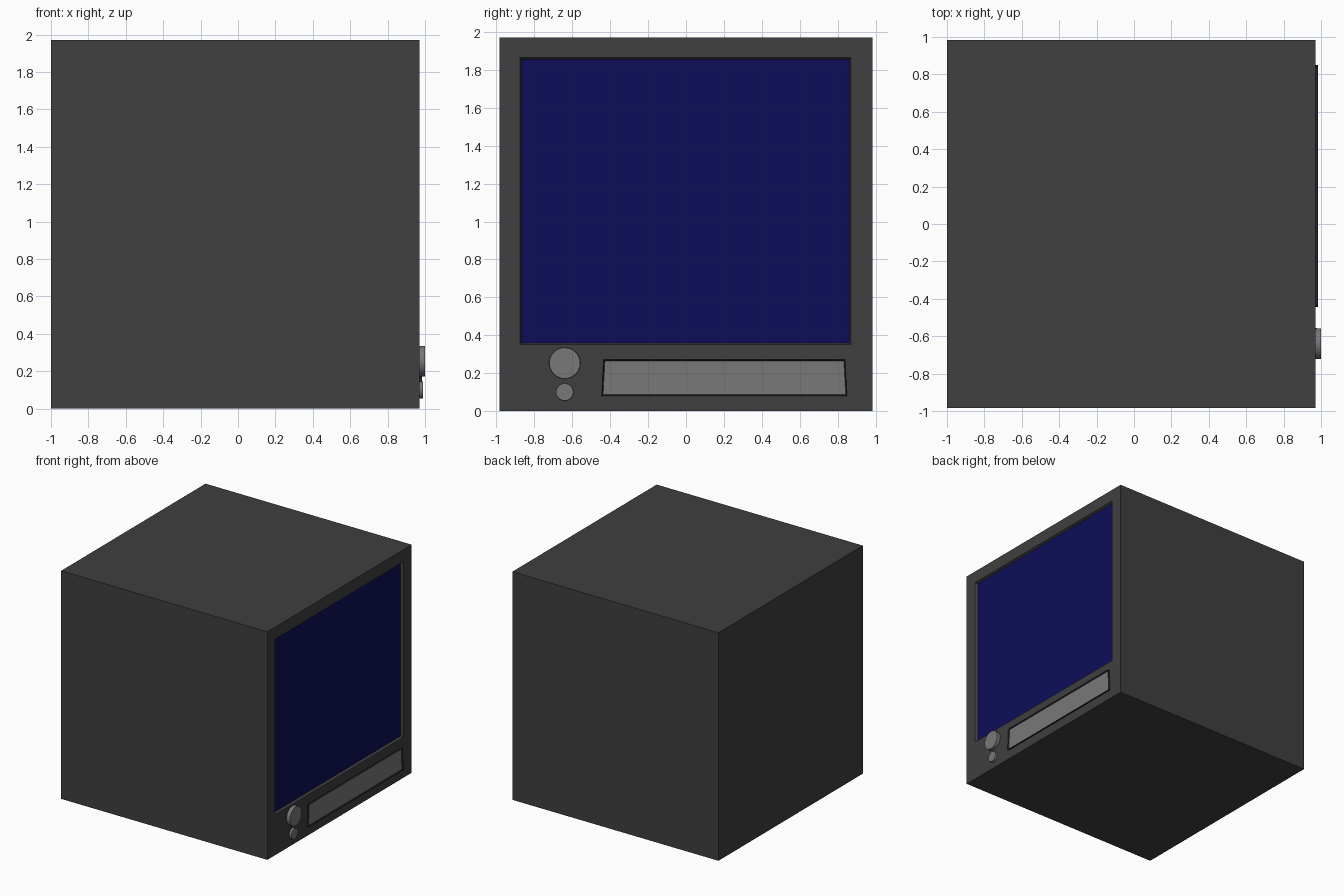
import bpy, bmesh
from math import pi
from mathutils import Vector

old = bpy.data.objects.get("Cube")
if old:
    bpy.data.objects.remove(old, do_unlink=True)


def material(name, color):
    m = bpy.data.materials.new(name)
    m.use_nodes = True
    m.diffuse_color = (*color, 1)
    m.node_tree.nodes["Principled BSDF"].inputs["Base Color"].default_value = (*color, 1)
    return m


charcoal = material("charcoal", (0.05, 0.05, 0.05))
navy = material("navy", (0.004, 0.004, 0.1))
grey = material("grey", (0.19, 0.19, 0.19))
black = material("near_black", (0.018, 0.018, 0.018))


def finish(name, bm, mats):
    bmesh.ops.recalc_face_normals(bm, faces=bm.faces)
    mesh = bpy.data.meshes.new(name)
    bm.to_mesh(mesh)
    bm.free()
    for m in mats:
        mesh.materials.append(m)
    ob = bpy.data.objects.new(name, mesh)
    bpy.context.collection.objects.link(ob)
    return ob


def block(x, y, z):
    """Box from ranges; also returns its +x face."""
    bm = bmesh.new()
    bmesh.ops.create_cube(bm, size=1)
    for v in bm.verts:
        v.co = Vector([r[0] if c < 0 else r[1] for c, r in zip(v.co, (x, y, z))])
    bm.normal_update()
    return bm, max(bm.faces, key=lambda f: f.normal.x)


def sink(bm, face, width, depth):
    """Inset a face with a sloping rim; the face becomes the recessed panel."""
    bmesh.ops.inset_individual(bm, faces=[face], thickness=width, depth=-depth)
    face.material_index = 1


# Cabinet with recessed screen
bm, face = block((-1, 0.97), (-0.985, 0.985), (0, 1.97))
bmesh.ops.inset_individual(bm, faces=[face], thickness=0.1)
for v in face.verts:
    v.co.y = 0.872 if v.co.y > 0 else -0.877
    v.co.z = 1.865 if v.co.z > 1 else 0.35
sink(bm, face, 0.013, 0.02)
finish("cabinet_and_screen", bm, [charcoal, navy])

# Speaker panel, slightly narrower at the top, set in a dark rim
bm, face = block((0.96, 0.985), (-0.445, 0.85), (0.08, 0.272))
for v in bm.verts:
    if v.co.z > 0.2:
        v.co.y += 0.01 if v.co.y < 0 else -0.01
sink(bm, face, 0.01, 0.008)
finish("speaker_panel", bm, [black, grey])


# Control knobs
def knob(name, z, radius, tip):
    bm = bmesh.new()
    bmesh.ops.create_cone(bm, cap_ends=True, segments=32, radius1=radius,
                          radius2=radius * 0.97, depth=tip - 0.95)
    ob = finish(name, bm, [grey])
    ob.rotation_euler.y = pi / 2
    ob.location = ((tip + 0.95) / 2, -0.64, z)
    bpy.ops.object.select_all(action="DESELECT")
    ob.select_set(True)
    bpy.context.view_layer.objects.active = ob
    bpy.ops.object.shade_smooth_by_angle()


knob("large_knob", 0.253, 0.084, 1.0)
knob("small_knob", 0.1, 0.047, 0.99)
